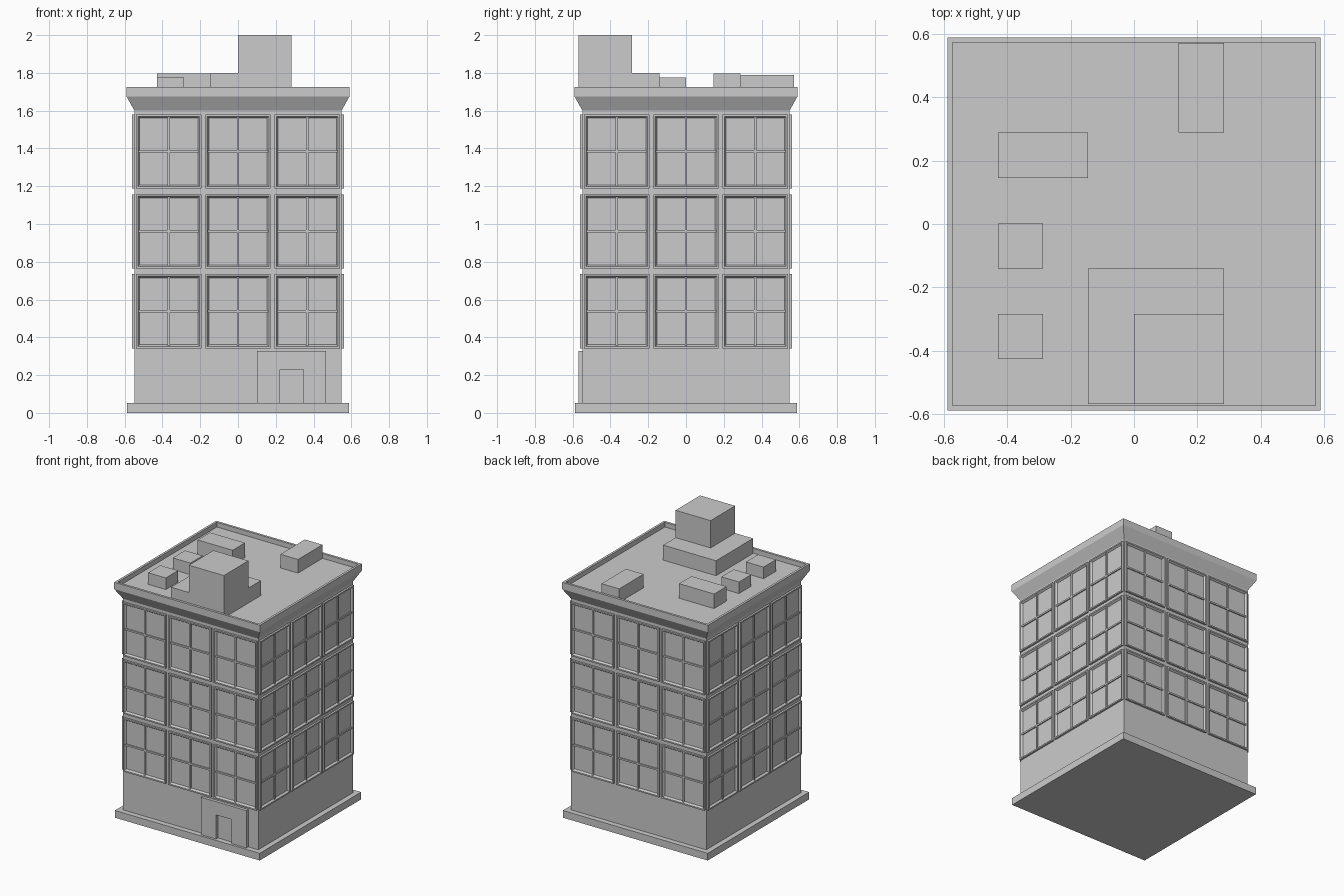
import bpy, bmesh, math
from mathutils import Matrix

if "Cube" in bpy.data.objects:
    bpy.data.objects.remove(bpy.data.objects["Cube"])

grey = bpy.data.materials.new("light grey")
grey.diffuse_color = (0.6, 0.6, 0.6, 1)
grey.use_nodes = True
grey.node_tree.nodes["Principled BSDF"].inputs["Base Color"].default_value = grey.diffuse_color


def finish(name, bm):
    bmesh.ops.recalc_face_normals(bm, faces=bm.faces)
    me = bpy.data.meshes.new(name)
    bm.to_mesh(me)
    bm.free()
    me.materials.append(grey)
    ob = bpy.data.objects.new(name, me)
    bpy.context.collection.objects.link(ob)
    return ob


def add_box(bm, x0, x1, y0, y1, z0, z1):
    m = Matrix.Translation(((x0 + x1) / 2, (y0 + y1) / 2, (z0 + z1) / 2))
    m = m @ Matrix.Diagonal((x1 - x0, y1 - y0, z1 - z0, 1))
    bmesh.ops.create_cube(bm, size=1, matrix=m)


def box(name, *dims):
    bm = bmesh.new()
    add_box(bm, *dims)
    return finish(name, bm)


def square_loft(name, profile):
    """Stack of squares (half width, z), capped at both ends."""
    bm = bmesh.new()
    loops = [[bm.verts.new((sx * r, sy * r, z)) for sx, sy in
              ((-1, -1), (1, -1), (1, 1), (-1, 1))] for r, z in profile]
    for a, b in zip(loops, loops[1:]):
        for i in range(4):
            j = (i + 1) % 4
            bm.faces.new((a[i], a[j], b[j], b[i]))
    bm.faces.new(loops[0])
    bm.faces.new(loops[-1])
    return finish(name, bm)


# Main masses
WALL = 0.548
square_loft("plinth", [(0.587, 0), (0.587, 0.053)])
square_loft("walls", [(WALL, 0.053), (WALL, 1.6)])
square_loft("cornice_and_roof", [(WALL, 1.6), (0.59, 1.675), (0.59, 1.725),
                                 (0.573, 1.725), (0.573, 1.69)])

# Entrance surround with a door opening
Y = -0.57
bm = bmesh.new()
outline = [(0.10, 0.053), (0.222, 0.053), (0.222, 0.23), (0.347, 0.23),
           (0.347, 0.053), (0.467, 0.053), (0.467, 0.327), (0.10, 0.327)]
face = bm.faces.new([bm.verts.new((x, Y, z)) for x, z in outline])
ext = bmesh.ops.extrude_face_region(bm, geom=[face], use_keep_orig=True)
bmesh.ops.translate(bm, vec=(0, -WALL - Y, 0),
                    verts=[g for g in ext["geom"] if isinstance(g, bmesh.types.BMVert)])
finish("entrance_surround", bm)

# Windows: moulded frame plus crossed glazing bars, on all four sides
HW, HH = 0.173, 0.196
FRAME = [(0, 0), (0, 0.014), (0.010, 0.014), (0.019, 0.0)]  # inset, depth


def add_window(bm, cx, cz):
    loops = [[bm.verts.new((cx + sx * (HW - i), -WALL - d, cz + sz * (HH - i)))
              for sx, sz in ((-1, -1), (1, -1), (1, 1), (-1, 1))] for i, d in FRAME]
    for a, b in zip(loops, loops[1:]):
        for i in range(4):
            j = (i + 1) % 4
            bm.faces.new((a[i], a[j], b[j], b[i]))
    w, h, t = HW - 0.012, HH - 0.012, 0.006
    add_box(bm, cx - t, cx + t, -WALL - 0.008, -WALL, cz - h, cz + h)
    add_box(bm, cx - w, cx + w, -WALL - 0.008, -WALL, cz - t, cz + t)


for k, side in enumerate(("front", "right", "back", "left")):
    bm = bmesh.new()
    for cx in (-0.367, 0, 0.367):
        for cz in (0.538, 0.961, 1.384):
            add_window(bm, cx, cz)
    bm.transform(Matrix.Rotation(k * math.pi / 2, 4, 'Z'))
    finish(side + "_windows", bm)

# Rooftop boxes
R = 1.69
box("roof_room_lower", -0.145, 0.284, -0.569, -0.141, R, 1.8)
box("roof_room_tower", 0, 0.284, -0.569, -0.285, 1.8, 2.0)
box("roof_unit_long_back", 0.141, 0.284, 0.289, 0.572, R, 1.79)
box("roof_unit_long_left", -0.43, -0.146, 0.146, 0.289, R, 1.797)
box("roof_unit_small_middle", -0.43, -0.287, -0.141, 0.001, R, 1.775)
box("roof_unit_small_front", -0.43, -0.287, -0.426, -0.284, R, 1.775)
